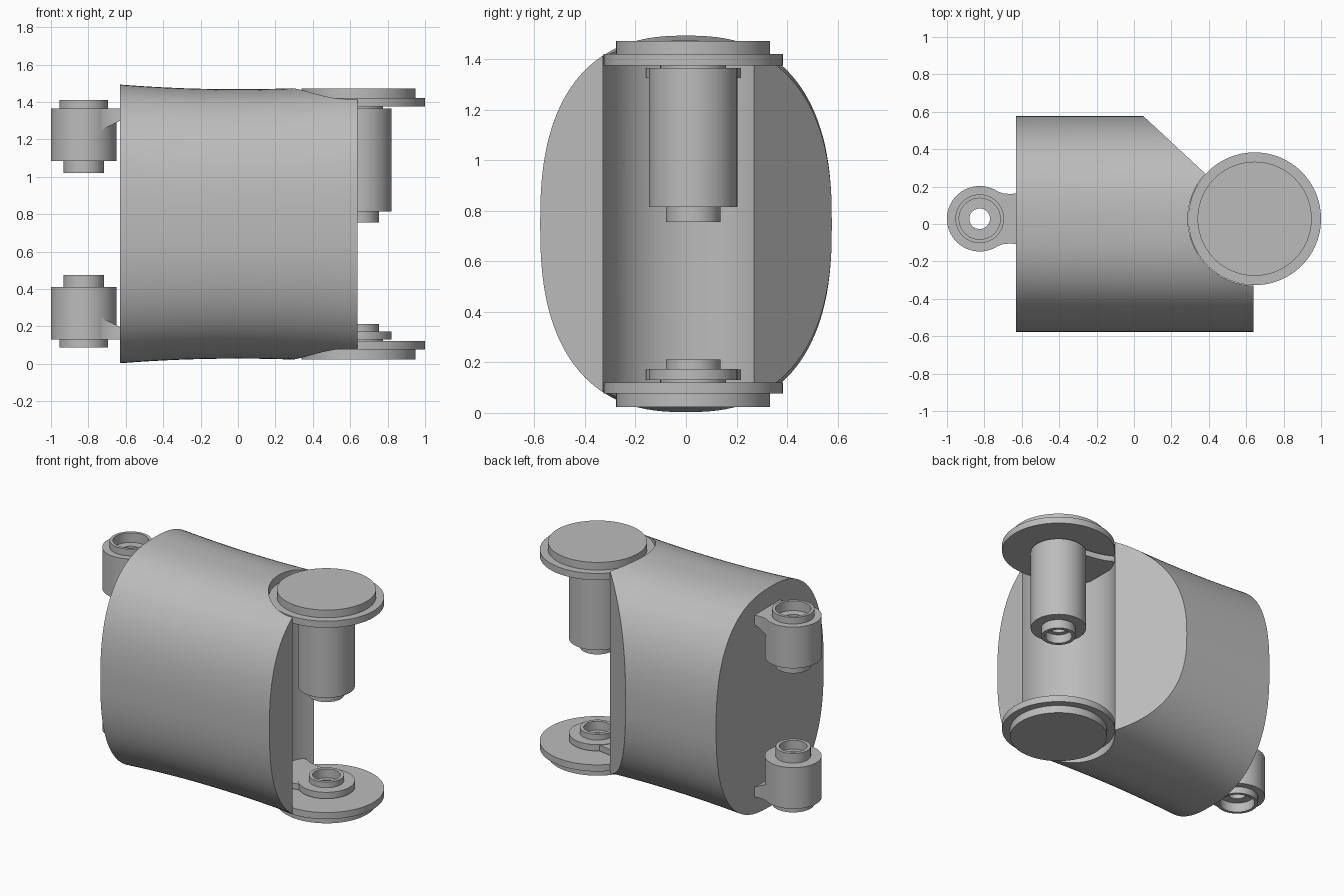
import bpy, bmesh, math
from mathutils import Vector

cube = bpy.data.objects.get("Cube")
if cube:
    bpy.data.objects.remove(cube)

MID = 0.748          # height of the horizontal mirror plane
PIN = (0.645, 0.028)  # axis of the right-hand knuckle
LUG = (-0.825, 0.028)  # axis of the left-hand lugs

grey = bpy.data.materials.new("plain grey")
grey.use_nodes = True
grey.diffuse_color = (0.5, 0.5, 0.5, 1)
grey.node_tree.nodes["Principled BSDF"].inputs["Base Color"].default_value = (0.5, 0.5, 0.5, 1)


def finish(name, bm, smooth=True):
    bmesh.ops.recalc_face_normals(bm, faces=bm.faces)
    mesh = bpy.data.meshes.new(name)
    bm.to_mesh(mesh)
    bm.free()
    mesh.materials.append(grey)
    obj = bpy.data.objects.new(name, mesh)
    bpy.context.collection.objects.link(obj)
    if smooth:
        shade(obj)
    return obj


def shade(obj):
    bpy.ops.object.select_all(action='DESELECT')
    obj.select_set(True)
    bpy.context.view_layer.objects.active = obj
    bpy.ops.object.shade_smooth_by_angle(angle=math.radians(30))


def flip(z, lower):
    return 2 * MID - z if lower else z


def lathe(name, axis, profile, lower=False, steps=64):
    """Spin a closed (radius, height) profile about a vertical axis."""
    bm = bmesh.new()
    verts = [bm.verts.new((axis[0] + r, axis[1], flip(z, lower))) for r, z in profile]
    edges = [bm.edges.new((a, b)) for a, b in zip(verts, verts[1:] + verts[:1])]
    bmesh.ops.spin(bm, geom=verts + edges, cent=(*axis, 0), axis=(0, 0, 1),
                   angle=math.tau, steps=steps, use_merge=True)
    bmesh.ops.remove_doubles(bm, verts=bm.verts, dist=1e-5)
    return finish(name, bm)


def arm(name, half, top, under, lower):
    """Flared web: half outline mirrored in y, with a sloping underside."""
    outline = half + [(x, -y) for x, y in reversed(half) if y > 0]
    bm = bmesh.new()
    rings = [[bm.verts.new((x, PIN[1] + y, flip(z(x), lower))) for x, y in outline]
             for z in (lambda x: top, under)]
    for ring in rings:
        bm.faces.new(ring)
    n = len(outline)
    for i in range(n):
        j = (i + 1) % n
        bm.faces.new((rings[0][i], rings[0][j], rings[1][j], rings[1][i]))
    return finish(name, bm)


def signed_power(v, p):
    return math.copysign(abs(v) ** p, v)


# Body: superellipse section swept along x with a gentle waist
bm = bmesh.new()
SEG, RINGS = 128, 16
rows = []
for i in range(RINGS + 1):
    x = -0.63 + 1.27 * i / RINGS
    height = 0.72 + 0.025 * (x / 0.63) ** 2
    rows.append([bm.verts.new((x, 0.577 * signed_power(math.cos(t), 0.8),
                               MID + height * signed_power(math.sin(t), 0.8)))
                 for t in (math.tau * k / SEG for k in range(SEG))])
for a, b in zip(rows, rows[1:]):
    for k in range(SEG):
        m = (k + 1) % SEG
        bm.faces.new((a[k], a[m], b[m], b[k]))
bm.faces.new(rows[0])
bm.faces.new(rows[-1])

# Slanted cut across the rear corner
bmesh.ops.bisect_plane(bm, geom=bm.verts[:] + bm.edges[:] + bm.faces[:],
                       plane_co=(0.05, 0.577, MID), plane_no=Vector((0.32, 0.345, 0)),
                       clear_outer=True)
bmesh.ops.holes_fill(bm, edges=[e for e in bm.edges if e.is_boundary], sides=0)
body = finish("body", bm, smooth=False)

# Cylindrical hollow for the knuckle
bm = bmesh.new()
bmesh.ops.create_cone(bm, cap_ends=True, segments=128, radius1=0.357, radius2=0.357, depth=3)
bmesh.ops.translate(bm, verts=bm.verts, vec=(*PIN, MID))
cutter = finish("hollow_cutter", bm, smooth=False)
cutter.hide_render = True
cut = body.modifiers.new("hollow", 'BOOLEAN')
cut.operation = 'DIFFERENCE'
cut.solver = 'EXACT'
cut.object = cutter
bpy.context.view_layer.objects.active = body
bpy.ops.object.modifier_apply(modifier=cut.name)
bpy.data.objects.remove(cutter)
shade(body)

# Paired parts, upper then lower
for lower, side in ((False, "upper"), (True, "lower")):
    lathe(side + "_lug", LUG, [
        (0.085, 1.02), (0.108, 1.02), (0.108, 1.085), (0.175, 1.085), (0.175, 1.365),
        (0.13, 1.365), (0.13, 1.41), (0.11, 1.41), (0.11, 1.345), (0.055, 1.345),
        (0.055, 1.08), (0.085, 1.08)], lower)
    arm(side + "_lug_arm",
        [(-0.62, 0.137), (-0.66, 0.132), (-0.70, 0.136), (-0.72, 0.143), (-0.75, 0.155),
         (-0.71, 0.1), (-0.7, 0)],
        1.365, lambda x: 1.235 + 0.5 * (x + 0.76), lower)
    lathe(side + "_disc", PIN, [
        (0, 1.375), (0.355, 1.375), (0.355, 1.42), (0.305, 1.42), (0.305, 1.472),
        (0, 1.472)], lower, 96)
    arm(side + "_pin_arm",
        [(0.3, 0.187), (0.36, 0.187), (0.4, 0.165), (0.46, 0.148), (0.52, 0.14),
         (0.55, 0.13), (0.55, 0)],
        1.365, lambda x: 1.325, lower)

    # Knuckle: long barrel above, thin seat below, each with a hollow spigot
    end = 1.322 if lower else 0.815
    tip = end - (0.038 if lower else 0.06)
    step = tip + 0.06
    lathe(side + "_pin", PIN, [
        (0.085, tip), (0.108, tip), (0.108, end), (0.175, end), (0.175, 1.365),
        (0.13, 1.365), (0.13, 1.376), (0, 1.376), (0, 1.36), (0.055, 1.36),
        (0.055, step), (0.085, step)], lower)
